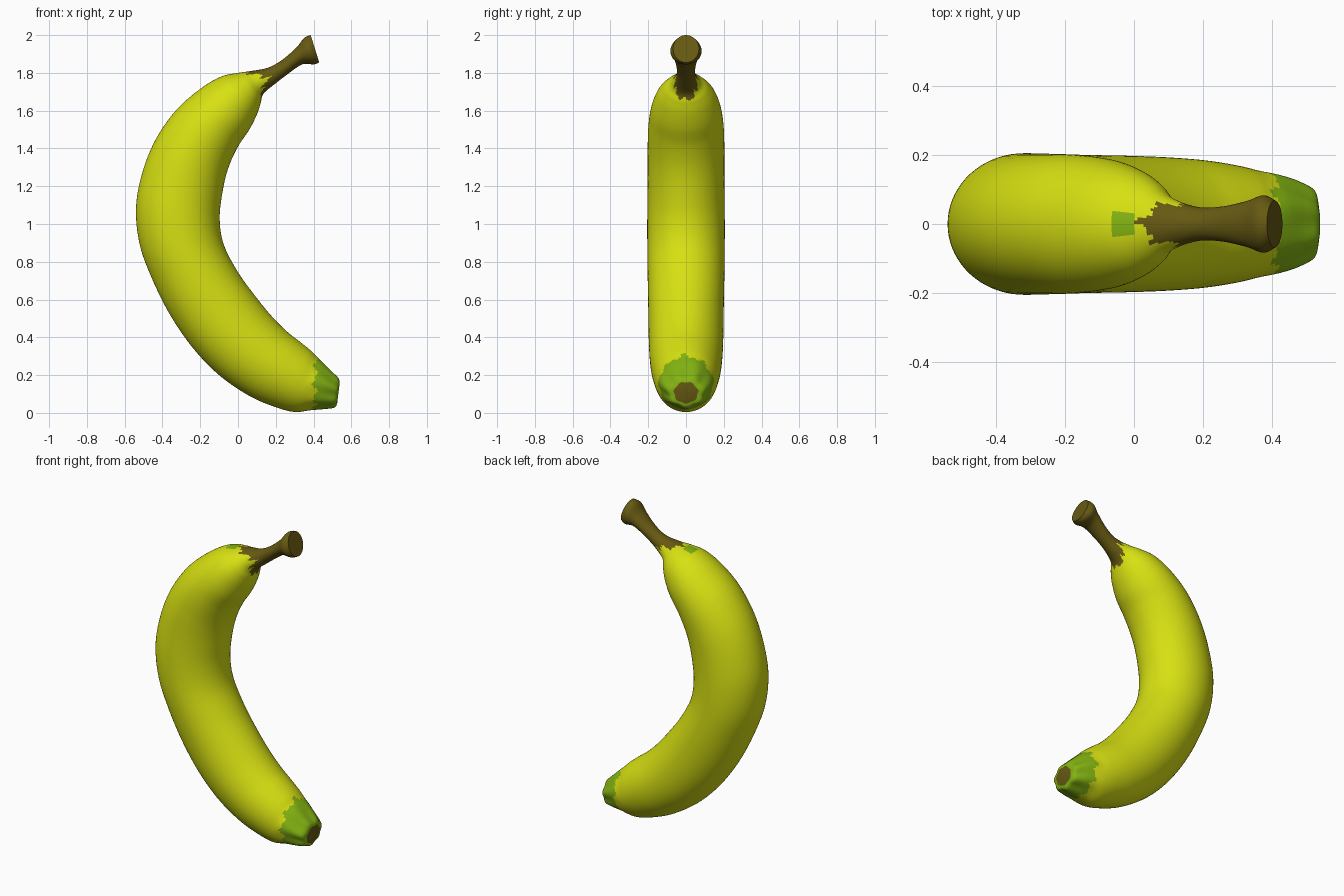
import bpy, bmesh, math
from mathutils import Vector

if "Cube" in bpy.data.objects:
    bpy.data.objects.remove(bpy.data.objects["Cube"])

# Sections from stem tip to blossom end:
# outer edge x, z, inner edge x, z, half width in y
SECTIONS = [
    (.385, 2.0, .43, 1.855, .068), (.35, 1.985, .40, 1.845, .083),
    (.31, 1.935, .34, 1.845, .066), (.235, 1.87, .265, 1.795, .05),
    (.16, 1.828, .20, 1.745, .05), (.07, 1.81, .135, 1.69, .078),
    (0, 1.80, .12, 1.64, .118), (-.09, 1.78, .10, 1.58, .155),
    (-.20, 1.715, .06, 1.50, .185), (-.33, 1.60, 0, 1.41, .2),
    (-.44, 1.44, -.05, 1.30, .203), (-.51, 1.26, -.08, 1.18, .203),
    (-.54, 1.08, -.097, 1.03, .205), (-.52, .89, -.075, .89, .205),
    (-.455, .71, 0, .745, .203), (-.36, .52, .09, .62, .2),
    (-.24, .345, .18, .51, .198), (-.10, .20, .26, .43, .194),
    (.06, .09, .33, .375, .185), (.20, .03, .385, .33, .17),
    (.30, .005, .415, .30, .155), (.38, .015, .45, .27, .143),
    (.45, .022, .49, .23, .125), (.51, .03, .53, .19, .098),
    (.525, .05, .539, .165, .065),
]
SIDES, STEPS = 72, 8


def material(name, rgb):
    m = bpy.data.materials.new(name)
    m.diffuse_color = (*rgb, 1)
    m.use_nodes = True
    m.node_tree.nodes["Principled BSDF"].inputs["Base Color"].default_value = m.diffuse_color
    return m


def section(t):
    """Smooth (Catmull-Rom) blend of the section table."""
    n = len(SECTIONS) - 1
    i = min(int(t), n - 1)
    f = t - i
    p = [SECTIONS[max(0, min(n, i + k))] for k in (-1, 0, 1, 2)]
    return [.5 * (2*b + (c - a)*f + (2*a - 5*b + 4*c - d)*f*f
                  + (3*b - a - 3*c + d)*f**3) for a, b, c, d in zip(*p)]


def ring(bm, t):
    ox, oz, ix, iz, w = section(t)
    centre = Vector(((ox + ix)/2, 0, (oz + iz)/2))
    across = Vector(((ox - ix)/2, 0, (oz - iz)/2))
    lobes = .05 * max(0, min(1, (t - 20) / 2.5))      # ribs at blossom end
    verts = []
    for k in range(SIDES):
        a = 2 * math.pi * k / SIDES
        r = 1 + lobes * (math.cos(7*a) - .4)
        verts.append(bm.verts.new(centre + across*(r*math.cos(a))
                                  + Vector((0, w*r*math.sin(a), 0))))
    return verts


def colour(t, a, c):
    """Peel yellow, stem brown and tip green with ragged borders."""
    rag = .22*math.sin(9*a + 1) + .15*math.sin(17*a)
    if t < 5.0 + .65*math.cos(2*a) + rag:
        return 1
    if c.z < .6 and c.x > .405 + .06*max(0, c.z - .15) + .05*rag:
        return 2
    if c.z > 1.7 and -.06 < c.x < 0 and abs(c.y) < .04 + .05*rag:
        return 2
    return 0


# Banana body: one swept tube
bm = bmesh.new()
count = (len(SECTIONS) - 1) * STEPS
rings = [ring(bm, j / STEPS) for j in range(count + 1)]
for j in range(count):
    for k in range(SIDES):
        n = (k + 1) % SIDES
        f = bm.faces.new((rings[j][k], rings[j][n], rings[j+1][n], rings[j+1][k]))
        f.material_index = colour((j + .5)/STEPS, 2*math.pi*(k + .5)/SIDES,
                                  f.calc_center_median())

# Brown end caps
for r in (rings[0], rings[-1]):
    bm.faces.new(r).material_index = 1
bmesh.ops.recalc_face_normals(bm, faces=bm.faces)

mesh = bpy.data.meshes.new("banana")
bm.to_mesh(mesh)
bm.free()
for m in (material("peel yellow", (.68, .75, .006)),
          material("stem brown", (.135, .10, .006)),
          material("tip green", (.23, .46, .006))):
    mesh.materials.append(m)
banana = bpy.data.objects.new("banana", mesh)
bpy.context.collection.objects.link(banana)
bpy.context.view_layer.objects.active = banana
banana.select_set(True)
bpy.ops.object.shade_smooth_by_angle(angle=math.radians(40))
